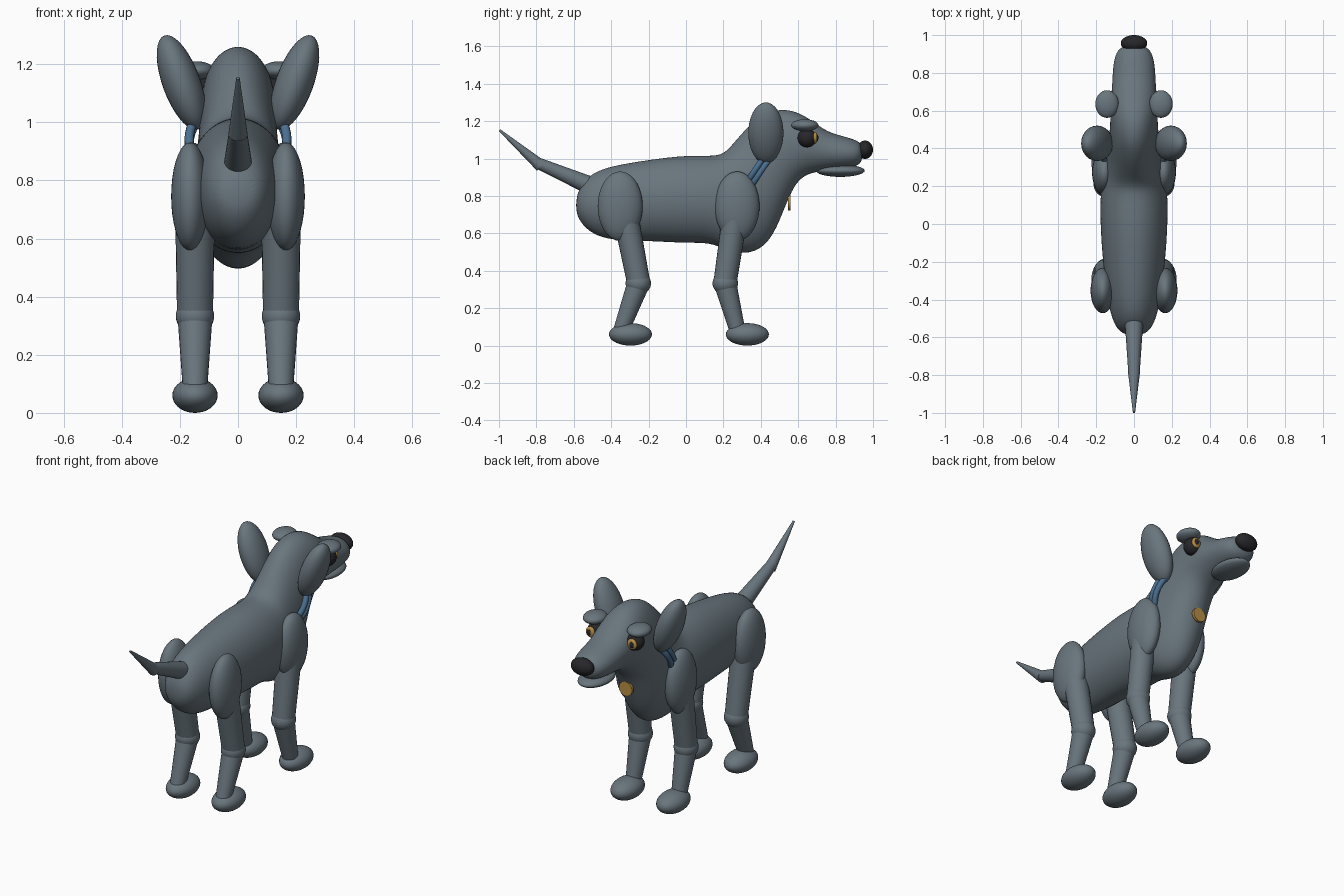
import bpy, bmesh, math
from mathutils import Vector, Matrix

if "Cube" in bpy.data.objects:
    bpy.data.objects.remove(bpy.data.objects["Cube"])


def material(name, rgb):
    m = bpy.data.materials.new(name)
    m.diffuse_color = (*rgb, 1)
    m.use_nodes = True
    m.node_tree.nodes["Principled BSDF"].inputs["Base Color"].default_value = m.diffuse_color
    return m


COAT = material("slate_coat", (0.14, 0.178, 0.205))
BLACK = material("soft_black", (0.02, 0.02, 0.024))
BLUE = material("collar_blue", (0.07, 0.16, 0.28))
AMBER = material("amber", (0.48, 0.27, 0.06))


def finish(name, bm, mat):
    bmesh.ops.recalc_face_normals(bm, faces=bm.faces)
    for f in bm.faces:
        f.smooth = True
    for e in bm.edges:
        if len(e.link_faces) == 2 and e.calc_face_angle() > math.radians(40):
            e.smooth = False
    mesh = bpy.data.meshes.new(name)
    bm.to_mesh(mesh)
    bm.free()
    mesh.materials.append(mat)
    ob = bpy.data.objects.new(name, mesh)
    bpy.context.collection.objects.link(ob)
    return ob


def ellipsoid(name, center, radii, mat, rot=None):
    bm = bmesh.new()
    m = Matrix.Translation(center) @ (rot or Matrix()) @ Matrix.Diagonal((*radii, 1))
    bmesh.ops.create_uvsphere(bm, u_segments=32, v_segments=18, radius=1, matrix=m)
    return finish(name, bm, mat)


def limb(name, a, b, ra, rb, mat):
    a, b = Vector(a), Vector(b)
    bm = bmesh.new()
    m = Matrix.Translation((a + b) / 2) @ (b - a).to_track_quat('Z', 'Y').to_matrix().to_4x4()
    bmesh.ops.create_cone(bm, cap_ends=True, segments=24, radius1=ra, radius2=rb,
                          depth=(b - a).length, matrix=m)
    return finish(name, bm, mat)


def torus(name, center, major, minor, rot, mat):
    bm = bmesh.new()
    m = Matrix.Translation(center) @ rot
    n, k = 48, 10
    rings = []
    for i in range(n):
        a = 2 * math.pi * i / n
        ring = []
        for j in range(k):
            b = 2 * math.pi * j / k
            r = major + minor * math.cos(b)
            ring.append(bm.verts.new(m @ Vector((r * math.cos(a), r * math.sin(a),
                                                 minor * math.sin(b)))))
        rings.append(ring)
    for i in range(n):
        p, q = rings[i], rings[(i + 1) % n]
        for j in range(k):
            bm.faces.new((p[j], q[j], q[(j + 1) % k], p[(j + 1) % k]))
    return finish(name, bm, mat)


# Body, neck and head: elliptical sections (top y, top z, bottom y, bottom z, half width)
SECTIONS = [
    (-.588, .79, -.588, .71, .045), (-.56, .865, -.56, .65, .088), (-.5, .925, -.5, .595, .118),
    (-.4, .962, -.4, .56, .142), (-.2, .995, -.2, .558, .167), (0, 1.02, 0, .545, .18),
    (.14, 1.015, .13, .55, .18), (.20, 1.025, .23, .503, .172), (.25, 1.08, .34, .483, .158),
    (.30, 1.14, .44, .54, .145), (.36, 1.20, .50, .66, .137), (.43, 1.25, .545, .78, .13),
    (.52, 1.268, .59, .87, .126), (.61, 1.247, .64, .912, .125), (.69, 1.19, .70, .928, .12),
    (.76, 1.142, .76, .938, .115), (.84, 1.12, .84, .945, .112), (.91, 1.10, .91, .955, .096),
    (.945, 1.075, .945, .985, .06)]
bm = bmesh.new()
N = 24
loops = []
for ty, tz, by, bz, w in SECTIONS:
    top, bot = Vector((0, ty, tz)), Vector((0, by, bz))
    mid, half = (top + bot) / 2, (top - bot) / 2
    loops.append([bm.verts.new(mid + half * math.cos(t) + Vector((w * math.sin(t), 0, 0)))
                  for t in (2 * math.pi * i / N for i in range(N))])
for p, q in zip(loops, loops[1:]):
    for i in range(N):
        j = (i + 1) % N
        bm.faces.new((p[i], p[j], q[j], q[i]))
bm.faces.new(loops[0])
bm.faces.new(loops[-1])
body = finish("body_and_head", bm, COAT)
for e in body.data.edges:
    e.use_edge_sharp = False
sub = body.modifiers.new("smooth", 'SUBSURF')
sub.levels = sub.render_levels = 2

# Muzzle
ellipsoid("lower_jaw", (0, .825, .935), (.085, .13, .033), COAT)
ellipsoid("nose", (0, .957, 1.047), (.07, .043, .049), BLACK)

# Tail
limb("tail_base", (0, -.50, .85), (0, -.79, .975), .05, .03, COAT)
limb("tail_tip", (0, -.775, .96), (0, -.997, 1.152), .033, .006, COAT)

# Collar bands and tag
tilt = Matrix.Rotation(math.radians(56), 4, 'X')
for i, off in enumerate((-.015, .015)):
    c = Vector((0, .385, .935)) + tilt @ Vector((0, 0, off))
    torus(f"collar_band_{i + 1}", c, .168, .016, tilt, BLUE)
limb("collar_tag", (0, .545, .765), (0, .56, .765), .042, .042, AMBER)

for side, s in (("left", -1), ("right", 1)):
    # Ears, brows and eyes
    ellipsoid(f"ear_{side}", (s * .195, .427, 1.137), (.065, .094, .172), COAT,
              Matrix.Rotation(s * math.radians(20), 4, 'Y'))
    ellipsoid(f"brow_{side}", (s * .143, .635, 1.178), (.062, .073, .032), COAT)
    ellipsoid(f"eye_{side}", (s * .125, .647, 1.11), (.05, .05, .05), BLACK)
    ellipsoid(f"iris_{side}", (s * .135, .69, 1.112), (.029, .014, .031), AMBER)
    ellipsoid(f"pupil_{side}", (s * .138, .70, 1.112), (.014, .008, .018), BLACK)

    # Legs: hip, upper leg top, knee, ankle and paw positions along y
    x = s * .148
    for end, hip, hx, thigh, knee, ankle, paw in (
            ("rear", -.352, .165, -.32, -.255, -.347, -.297),
            ("front", .273, .157, .26, .21, .275, .328)):
        tag = f"{end}_{side}"
        ellipsoid(f"haunch_{tag}", (s * hx, hip, .745), (.065, .12, .186), COAT)
        limb(f"upper_leg_{tag}", (x, thigh, .68), (x, knee, .345), .068, .062, COAT)
        ellipsoid(f"knee_{tag}", (x, knee, .333), (.066, .068, .062), COAT)
        limb(f"lower_leg_{tag}", (x, knee, .33), (x, ankle, .08), .06, .042, COAT)
        ellipsoid(f"paw_{tag}", (x, paw, .06), (.078, .115, .06), COAT)
